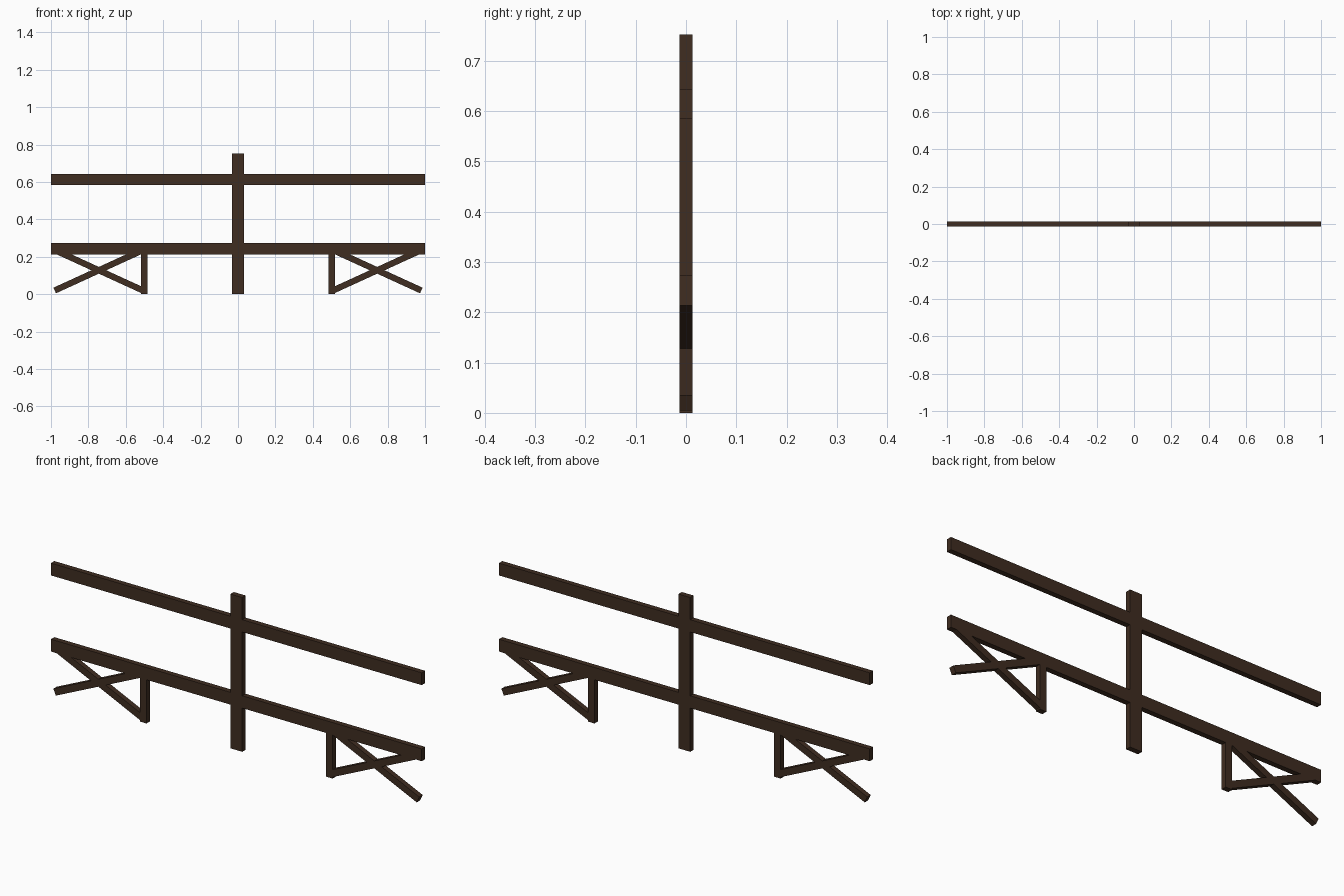
import bpy
from math import atan2, hypot

if "Cube" in bpy.data.objects:
    bpy.data.objects.remove(bpy.data.objects["Cube"])

wood = bpy.data.materials.new("dark_wood")
wood.diffuse_color = (0.05, 0.026, 0.015, 1)
wood.use_nodes = True
wood.node_tree.nodes["Principled BSDF"].inputs["Base Color"].default_value = wood.diffuse_color
DEPTH = 0.026


def beam(name, start, end, width):
    """Square-ended plank in the xz plane from start to end."""
    dx, dz = end[0] - start[0], end[1] - start[1]
    bpy.ops.mesh.primitive_cube_add(
        size=1,
        location=((start[0] + end[0]) / 2, 0, (start[1] + end[1]) / 2),
        rotation=(0, -atan2(dz, dx), 0))
    ob = bpy.context.object
    ob.name = name
    ob.scale = (hypot(dx, dz), DEPTH, width)
    ob.data.materials.append(wood)
    bpy.ops.object.transform_apply(location=False, rotation=False, scale=True)
    return ob


# Long rails and centre post
beam("upper_rail", (-1, 0.614), (1, 0.614), 0.06)
beam("lower_rail", (-1, 0.243), (1, 0.243), 0.06)
beam("centre_post", (0, 0), (0, 0.752), 0.064)

# Short posts and crossed braces on each side
for side, s in (("left", -1), ("right", 1)):
    beam(f"{side}_short_post", (s * 0.502, 0), (s * 0.502, 0.22), 0.035)
    beam(f"{side}_brace_outer_foot", (s * 0.98, 0.02), (s * 0.508, 0.236), 0.033)
    beam(f"{side}_brace_inner_foot", (s * 0.508, 0.02), (s * 0.98, 0.236), 0.033)
